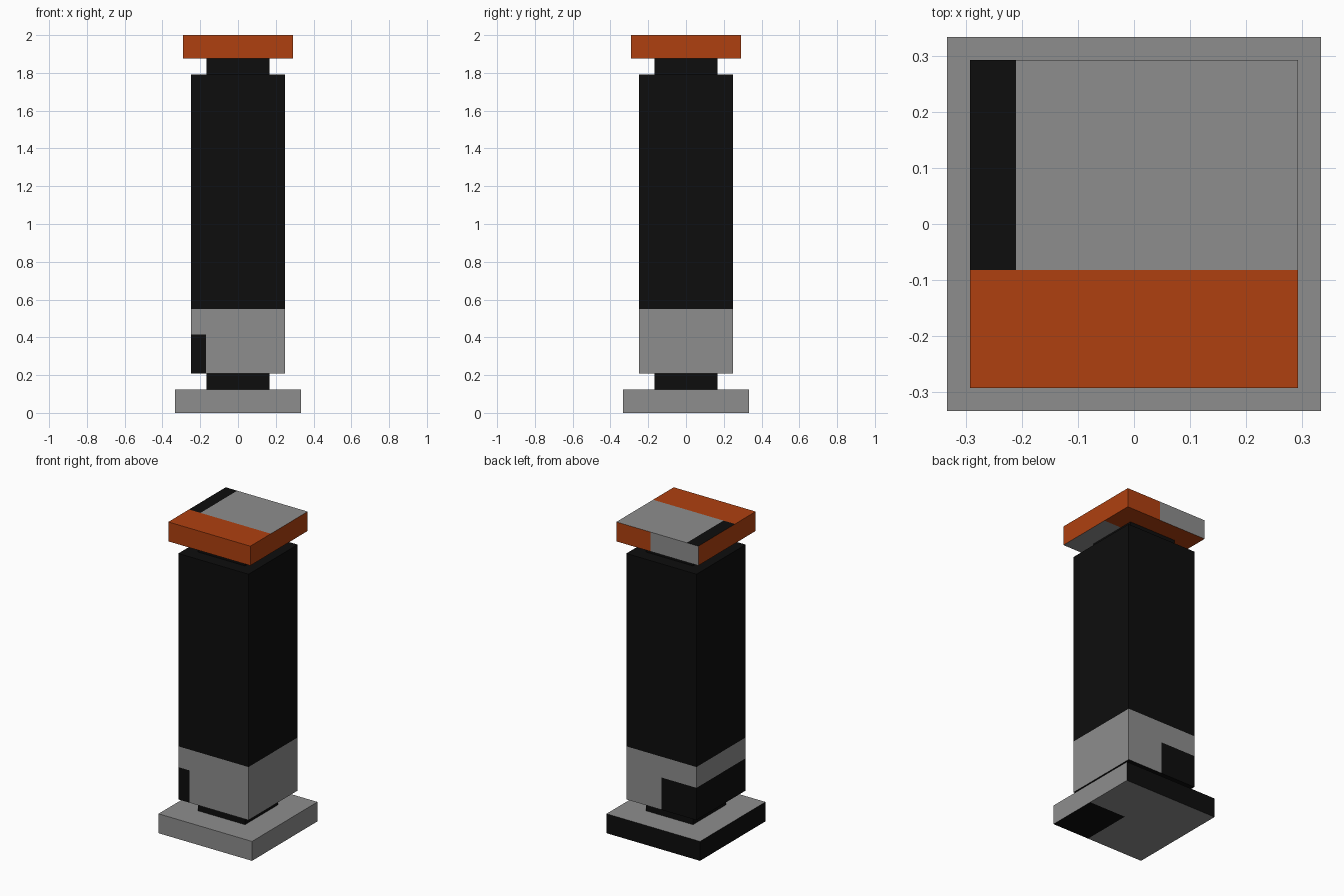
import bpy, bmesh
from mathutils import Vector

if "Cube" in bpy.data.objects:
    bpy.data.objects.remove(bpy.data.objects["Cube"])


def material(name, color):
    m = bpy.data.materials.new(name)
    m.diffuse_color = (*color, 1)
    m.use_nodes = True
    m.node_tree.nodes["Principled BSDF"].inputs["Base Color"].default_value = m.diffuse_color
    return m


MATS = [material("black", (0.004, 0.004, 0.004)),
        material("grey", (0.27, 0.27, 0.27)),
        material("orange", (0.43, 0.051, 0.005))]
BLACK, GREY, ORANGE = range(3)


def box(name, half, z0, z1, rule, cuts=()):
    """Square block, sliced at (axis, position) cuts, coloured by rule(centre, normal)."""
    bm = bmesh.new()
    bmesh.ops.create_cube(bm, size=1)
    for v in bm.verts:
        v.co = (v.co.x * 2 * half, v.co.y * 2 * half, z0 + (v.co.z + 0.5) * (z1 - z0))
    for axis, pos in cuts:
        no = Vector((0, 0, 0))
        no[axis] = 1
        bmesh.ops.bisect_plane(bm, geom=bm.verts[:] + bm.edges[:] + bm.faces[:],
                               plane_co=no * pos, plane_no=no)
    bm.normal_update()
    for f in bm.faces:
        f.material_index = rule(f.calc_center_median(), f.normal)
    me = bpy.data.meshes.new(name)
    bm.to_mesh(me)
    bm.free()
    for m in MATS:
        me.materials.append(m)
    ob = bpy.data.objects.new(name, me)
    bpy.context.collection.objects.link(ob)


# Foot plate: grey, black back and left edges, black patch underneath
def base_rule(c, n):
    if n.x < -0.5 or n.y > 0.5:
        return BLACK
    if n.z < -0.5 and c.x > 0.07 and c.y < 0:
        return BLACK
    return GREY


# Main column: black, grey lower band with a black patch wrapping the left side
def body_rule(c, n):
    if abs(n.z) > 0.5 or c.z > 0.55:
        return BLACK
    if c.z < 0.416:
        if n.x < -0.5 or (n.y < -0.5 and c.x < -0.17) or (n.y > 0.5 and c.x < 0):
            return BLACK
    return GREY


# Cap: orange sides, patched top, back and underside
def cap_rule(c, n):
    if n.z > 0.5:
        if c.y < -0.082:
            return ORANGE
        return BLACK if c.x < -0.21 else GREY
    if n.z < -0.5:
        return GREY if c.y < 0.08 else ORANGE
    if n.y > 0.5 and c.x < 0.047:
        return GREY
    return ORANGE


def neck_rule(c, n):
    return BLACK


box("base", 0.333, 0, 0.125, base_rule, [(0, 0.07), (1, 0)])
box("lower_neck", 0.167, 0.125, 0.208, neck_rule)
box("column", 0.25, 0.208, 1.792, body_rule, [(2, 0.55), (2, 0.416), (0, -0.17), (0, 0)])
box("upper_neck", 0.167, 1.792, 1.875, neck_rule)
box("cap", 0.292, 1.875, 2.0, cap_rule, [(0, -0.21), (0, 0.047), (1, -0.082), (1, 0.08)])
